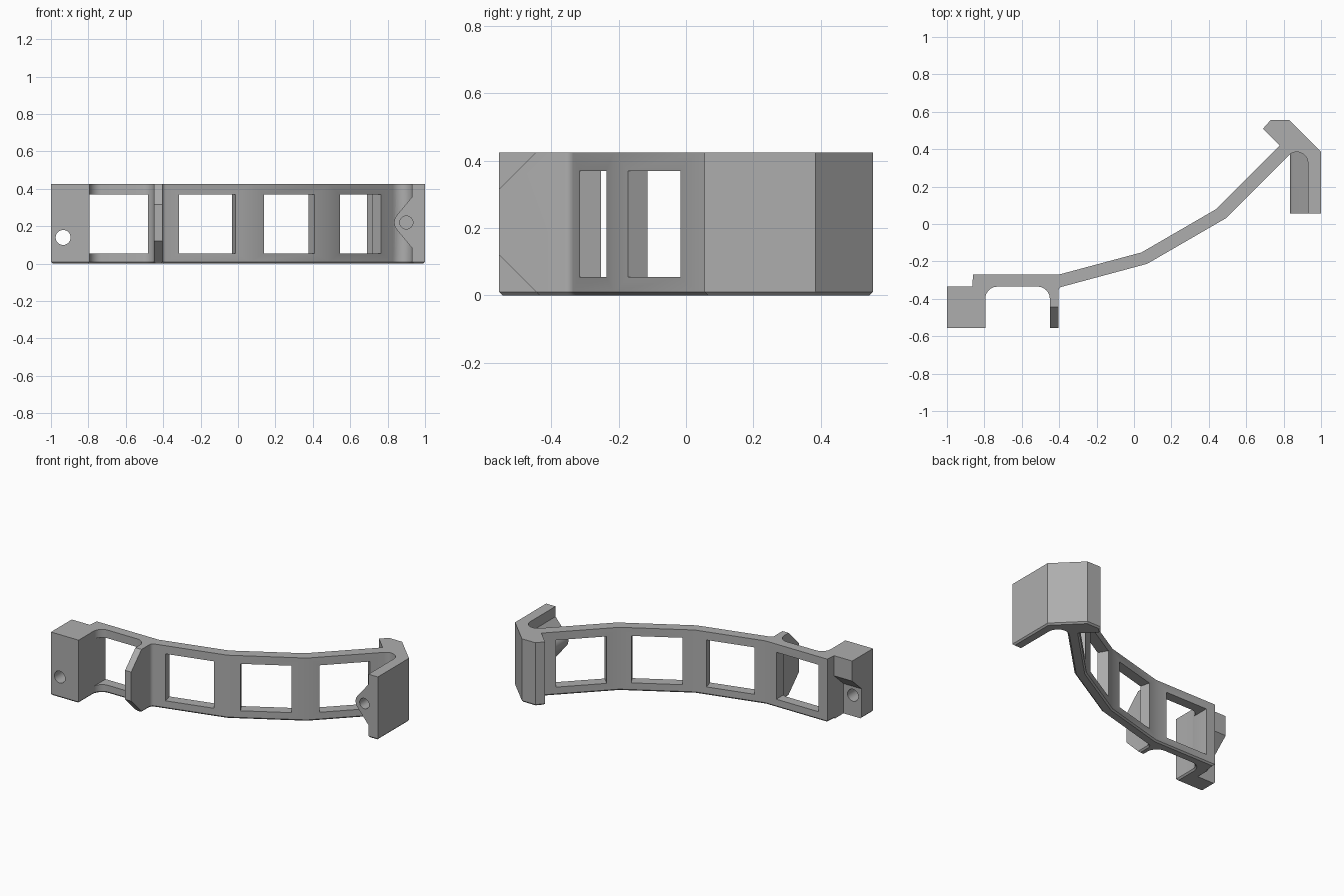
import bpy, bmesh
from math import sin, cos, radians
from mathutils import Vector

HEIGHT = 0.425
CHAMFER = 0.01

cube = bpy.data.objects.get("Cube")
if cube:
    bpy.data.objects.remove(cube, do_unlink=True)

grey = bpy.data.materials.new("plain grey")
grey.use_nodes = True
colour = (0.42, 0.42, 0.42, 1)
grey.diffuse_color = colour
grey.node_tree.nodes["Principled BSDF"].inputs["Base Color"].default_value = colour


def arc(cx, cy, r, start, end, steps=10):
    angles = [radians(start + (end - start) * i / steps) for i in range(steps + 1)]
    return [(cx + r * cos(a), cy + r * sin(a)) for a in angles]


def prism(name, outline, axis, low, high, chamfer=0):
    """Extrude an outline along an axis, optionally chamfering the low end."""
    place = {"z": lambda u, v, w: (u, v, w),
             "y": lambda u, v, w: (u, w, v),
             "x": lambda u, v, w: (w, u, v)}[axis]
    bm = bmesh.new()
    base = bm.faces.new([bm.verts.new(place(u, v, low + chamfer)) for u, v in outline])
    cap = bmesh.ops.extrude_face_region(bm, geom=[base], use_keep_orig=True)["geom"]
    shift = Vector(place(0, 0, high - low - chamfer))
    bmesh.ops.translate(bm, vec=shift, verts=[g for g in cap if isinstance(g, bmesh.types.BMVert)])
    bmesh.ops.recalc_face_normals(bm, faces=bm.faces[:])
    if chamfer:
        bmesh.ops.inset_region(bm, faces=[base], thickness=chamfer, depth=chamfer,
                               use_even_offset=True)
    mesh = bpy.data.meshes.new(name)
    bm.to_mesh(mesh)
    bm.free()
    mesh.materials.append(grey)
    obj = bpy.data.objects.new(name, mesh)
    bpy.context.collection.objects.link(obj)
    return obj


def combine(target, tool, operation="DIFFERENCE"):
    tool.hide_render = True
    mod = target.modifiers.new("combine", "BOOLEAN")
    mod.operation = operation
    mod.solver = "EXACT"
    mod.object = tool
    bpy.context.view_layer.objects.active = target
    bpy.ops.object.modifier_apply(modifier=mod.name)
    bpy.data.objects.remove(tool, do_unlink=True)


# Bent strip with end block, prong and hooked end
outline = [(-1, -0.555), (-0.795, -0.555)]
outline += arc(-0.73, -0.4, 0.065, 180, 90)
outline += arc(-0.515, -0.4, 0.065, 90, 0)
outline += [(-0.45, -0.555), (-0.405, -0.555)]
outline += arc(-0.38, -0.36, 0.025, 180, 105, 5)
outline += [(0.07, -0.213), (0.49, 0.03)]
outline += arc(0.87, 0.325, 0.06, 135, 0)
outline += [(0.93, 0.055), (1, 0.055), (1, 0.385), (0.83, 0.555), (0.73, 0.555),
            (0.69, 0.51), (0.78, 0.42), (0.44, 0.08), (0.04, -0.152),
            (-0.4, -0.27), (-0.86, -0.27), (-0.865, -0.335), (-1, -0.335)]
bracket = prism("bracket", outline, "z", 0, HEIGHT, CHAMFER)

# Screw boss inside the hooked end
boss_outline = [(0.96, 0.084), (0.93, 0.084)] + arc(0.895, 0.22, 0.06, 220, 140)
boss_outline += [(0.93, 0.356), (0.96, 0.356)]
combine(bracket, prism("screw_boss", boss_outline, "y", 0.055, 0.4), "UNION")

# Square windows, one per strip segment
for x, y, degrees in [(-0.6375, -0.335, 0), (-0.165, -0.276, 15),
                      (0.275, -0.094, 30), (0.655, 0.195, 45)]:
    c, s = cos(radians(degrees)), sin(radians(degrees))
    corners = [(-0.156, -0.07), (0.156, -0.07), (0.156, 0.1), (-0.156, 0.1)]
    hole = [(x + u * c - v * s, y + u * s + v * c) for u, v in corners]
    combine(bracket, prism("window_cutter", hole, "z", 0.055, 0.37))

# Cut corners on the prong
for tri in ([(-0.57, 0.3), (-0.43, 0.44), (-0.57, 0.44)],
            [(-0.57, 0.135), (-0.42, -0.015), (-0.57, -0.015)]):
    combine(bracket, prism("prong_cutter", tri, "x", -0.48, -0.37))

# Sloped notch behind the end block
notch = [(-0.435, -0.1), (-0.435, 0.2), (-0.335, 0.29), (-0.3, 0.29), (-0.3, -0.1)]
combine(bracket, prism("notch_cutter", notch, "x", -1.1, -0.865))

# Screw holes: through the block, blind in the boss
for x, z, r, low, high in [(-0.935, 0.14, 0.04, -0.6, -0.4), (0.9, 0.22, 0.035, 0, 0.3)]:
    circle = arc(x, z, r, 0, 360, 32)[:-1]
    combine(bracket, prism("hole_cutter", circle, "y", low, high))

# Smooth fillets, keep hard edges
bpy.ops.object.select_all(action="DESELECT")
bracket.select_set(True)
bpy.context.view_layer.objects.active = bracket
bpy.ops.object.shade_smooth_by_angle()
